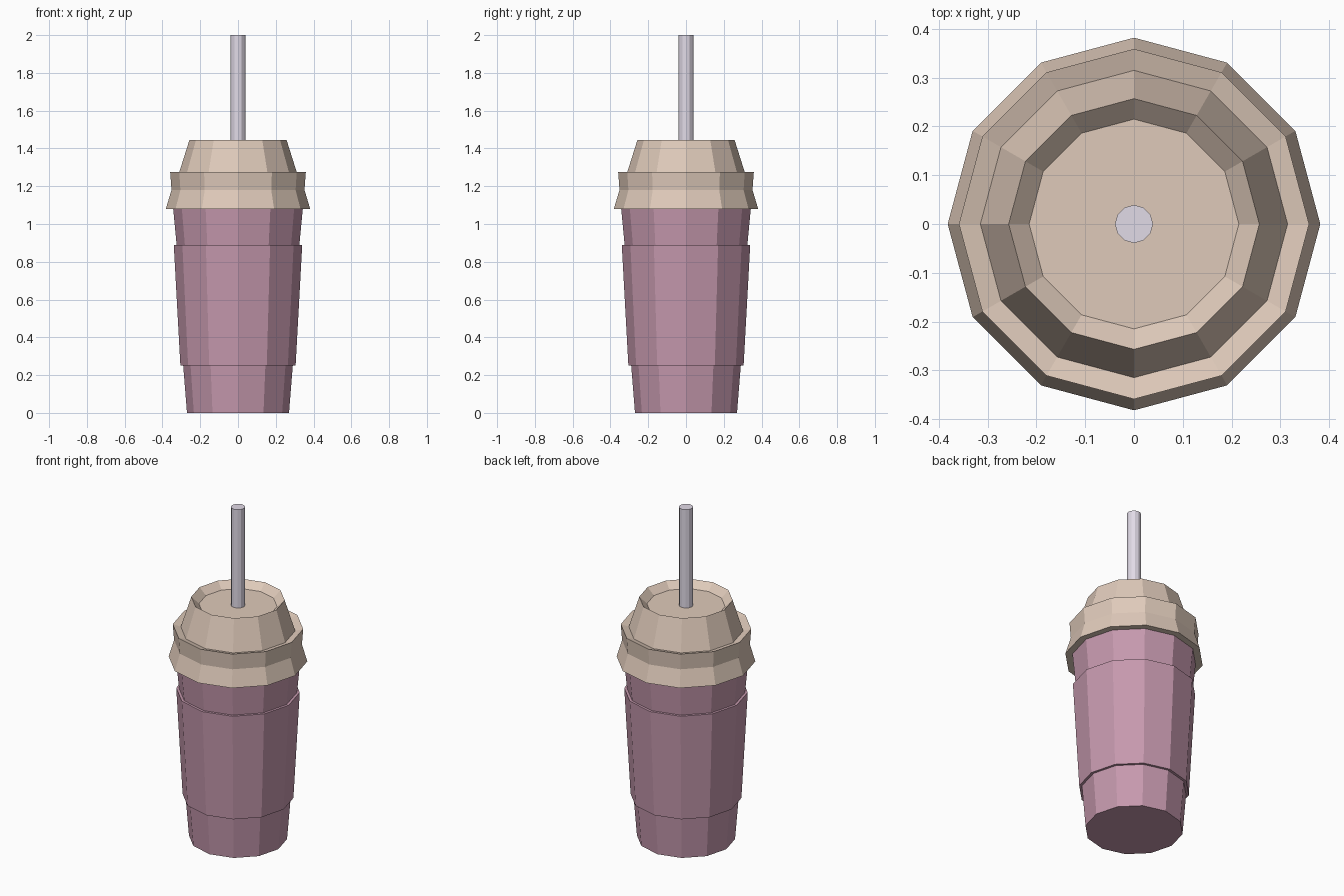
import bpy, bmesh, math

if "Cube" in bpy.data.objects:
    bpy.data.objects.remove(bpy.data.objects["Cube"])


def material(name, srgb):
    lin = [((c / 255 + 0.055) / 1.055) ** 2.4 for c in srgb]
    m = bpy.data.materials.new(name)
    m.diffuse_color = (*lin, 1)
    m.use_nodes = True
    m.node_tree.nodes["Principled BSDF"].inputs["Base Color"].default_value = m.diffuse_color
    return m


def lathe(name, profile, mat, sides=12):
    """Revolve (radius, z) points; the first and last rings are capped."""
    bm = bmesh.new()
    rings = []
    for r, z in profile:
        rings.append([bm.verts.new((r * math.cos(2 * math.pi * i / sides),
                                    r * math.sin(2 * math.pi * i / sides), z))
                      for i in range(sides)])
    for a, b in zip(rings, rings[1:]):
        for i in range(sides):
            j = (i + 1) % sides
            bm.faces.new((a[i], a[j], b[j], b[i]))
    bm.faces.new(rings[0][::-1])
    bm.faces.new(rings[-1])
    bmesh.ops.recalc_face_normals(bm, faces=bm.faces[:])
    mesh = bpy.data.meshes.new(name)
    bm.to_mesh(mesh)
    bm.free()
    mesh.materials.append(mat)
    ob = bpy.data.objects.new(name, mesh)
    bpy.context.collection.objects.link(ob)
    return ob


pink = material("mauve pink", (198, 153, 174))
cream = material("warm beige", (223, 202, 186))
grey = material("pale lavender grey", (230, 223, 236))

# Tapered cup body with the wrap-around sleeve as a raised band
lathe("cup_body", [(0.27, 0), (0.29, 0.25), (0.305, 0.25), (0.34, 0.89),
                   (0.325, 0.89), (0.343, 1.08)], pink)

# Lid: flared skirt, ledge, dome and sunken top
lathe("lid", [(0.343, 1.08), (0.382, 1.08), (0.352, 1.18), (0.359, 1.275),
              (0.315, 1.262), (0.257, 1.445), (0.215, 1.405)], cream)

# Straw
lathe("straw", [(0.039, 1.40), (0.039, 2.0)], grey)
